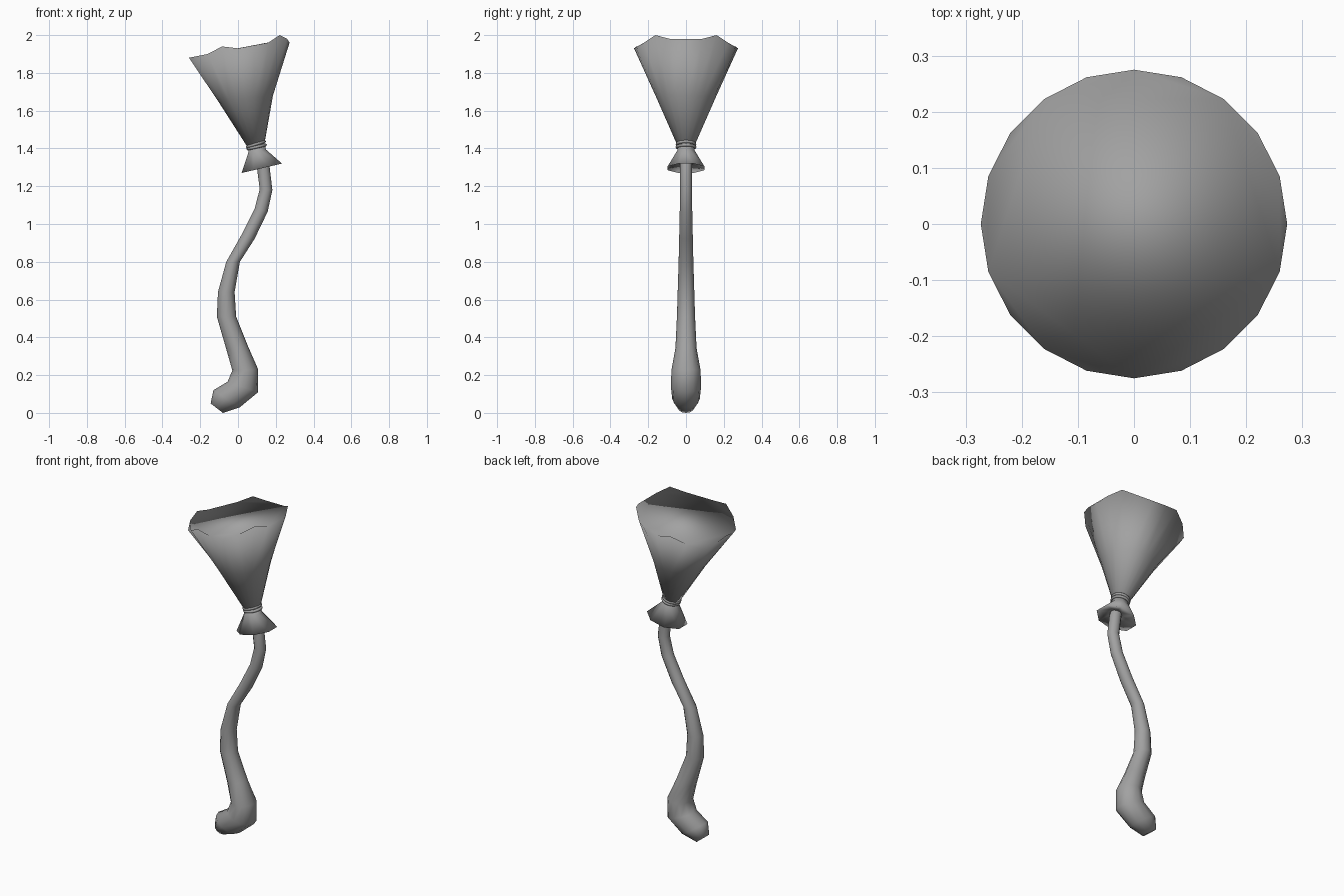
import bpy, math

if "Cube" in bpy.data.objects:
    bpy.data.objects.remove(bpy.data.objects["Cube"])

grey = bpy.data.materials.new("mid_grey")
grey.diffuse_color = (0.36, 0.36, 0.36, 1)
grey.use_nodes = True
grey.node_tree.nodes["Principled BSDF"].inputs["Base Color"].default_value = grey.diffuse_color


def make(name, verts, faces):
    me = bpy.data.meshes.new(name)
    me.from_pydata(verts, [], faces)
    me.materials.append(grey)
    ob = bpy.data.objects.new(name, me)
    bpy.context.collection.objects.link(ob)
    bpy.ops.object.select_all(action='DESELECT')
    ob.select_set(True)
    bpy.context.view_layer.objects.active = ob
    bpy.ops.object.mode_set(mode='EDIT')
    bpy.ops.mesh.select_all(action='SELECT')
    bpy.ops.mesh.normals_make_consistent(inside=False)
    bpy.ops.object.mode_set(mode='OBJECT')
    bpy.ops.object.shade_smooth()
    return ob


def ring(xl, zl, xr, zr, ry, n, turn=0.0):
    """Elliptic ring spanning the left and right outline points."""
    pts = []
    for i in range(n):
        a = 2 * math.pi * i / n + turn
        c = math.cos(a)
        pts.append(((xl + xr) / 2 + c * (xr - xl) / 2, ry * math.sin(a),
                    (zl + zr) / 2 + c * (zr - zl) / 2))
    return pts


def loft(name, rings):
    """Closed skin through the rings, capped at both ends."""
    n = len(rings[0])
    faces = [(k * n + i, k * n + (i + 1) % n, (k + 1) * n + (i + 1) % n, (k + 1) * n + i)
             for k in range(len(rings) - 1) for i in range(n)]
    faces += [tuple(range(n))[::-1], tuple(range((len(rings) - 1) * n, len(rings) * n))]
    return make(name, [p for r in rings for p in r], faces)


# Crooked handle: left point, right point, depth radius
handle = [(-0.145, 0.05, -0.08, 0.0, 0.042), (-0.13, 0.12, 0.01, 0.03, 0.073),
          (-0.055, 0.165, 0.107, 0.11, 0.08), (-0.03, 0.225, 0.107, 0.23, 0.077),
          (-0.06, 0.33, 0.052, 0.355, 0.056), (-0.112, 0.51, -0.01, 0.51, 0.048),
          (-0.106, 0.64, -0.018, 0.64, 0.044), (-0.062, 0.8, 0.01, 0.8, 0.039),
          (0.02, 0.945, 0.087, 0.92, 0.036), (0.088, 1.08, 0.157, 1.065, 0.033),
          (0.115, 1.185, 0.182, 1.18, 0.032), (0.10, 1.30, 0.167, 1.305, 0.032),
          (0.065, 1.41, 0.13, 1.43, 0.03)]
loft("handle", [ring(*r, 12) for r in handle])

# Flared bristle collar under the binding, closed underneath
t = math.pi / 8
collar = [(0.055, 1.41, 0.143, 1.43, 0.043), (0.05, 1.375, 0.152, 1.395, 0.05),
          (0.010, 1.268, 0.242, 1.322, 0.105), (0.09, 1.31, 0.17, 1.33, 0.04)]
loft("bristle_collar", [ring(*r, 8, t) for r in collar])

# Binding cord: two tilted loops
for j in range(2):
    bpy.ops.mesh.primitive_torus_add(major_segments=20, minor_segments=8,
                                     major_radius=0.047, minor_radius=0.008,
                                     location=(0.099 - 0.004 * j, 0, 1.408 + 0.015 * j),
                                     rotation=(0, -math.radians(13 + 4 * j), 0))
    bpy.context.object.name = f"binding_cord_{j + 1}"
    bpy.context.object.data.materials.append(grey)
    bpy.ops.object.shade_smooth()

# Brush: one smooth skin with an uneven rim, closed by a single cap
half = [1.96, 1.98, 2.0, 1.96, 1.925, 1.93, 1.94, 1.90, 1.86, 1.88, 1.90]
heights = half + half[-2:0:-1]
rim = [(0.273 * math.cos(i * math.pi / 10), 0.275 * math.sin(i * math.pi / 10), z)
       for i, z in enumerate(heights)]
loft("brush", [ring(0.055, 1.40, 0.14, 1.425, 0.044, 20),
               ring(-0.105, 1.65, 0.185, 1.68, 0.155, 20), rim])
